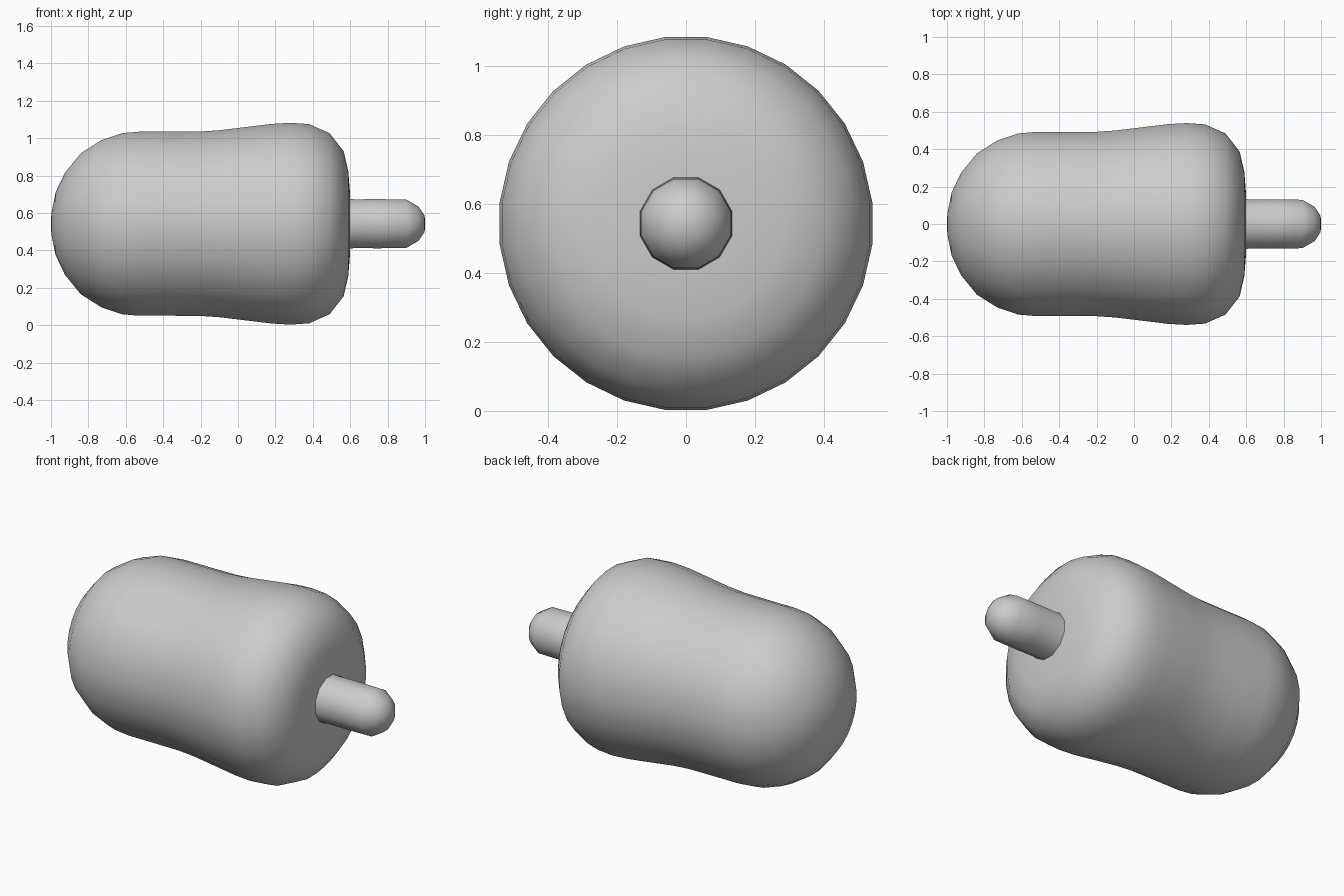
import bpy, bmesh
from math import cos, sin, pi

if "Cube" in bpy.data.objects:
    bpy.data.objects.remove(bpy.data.objects["Cube"])

AXIS_Z = 0.543


def lathe(name, profile, sides):
    """Revolve (x, radius) points around the lengthwise axis; zero radius makes a pole."""
    bm = bmesh.new()
    rings = []
    for x, r in profile:
        if r == 0:
            rings.append([bm.verts.new((x, 0, AXIS_Z))] * sides)
        else:
            rings.append([bm.verts.new((x, r * sin(2 * pi * (i + 0.5) / sides),
                                        AXIS_Z + r * cos(2 * pi * (i + 0.5) / sides)))
                          for i in range(sides)])
    for a, b in zip(rings, rings[1:]):
        for i in range(sides):
            j = (i + 1) % sides
            bm.faces.new(list(dict.fromkeys((a[i], a[j], b[j], b[i]))))
    bmesh.ops.recalc_face_normals(bm, faces=bm.faces)
    for f in bm.faces:
        f.smooth = True
    mesh = bpy.data.meshes.new(name)
    bm.to_mesh(mesh)
    bm.free()
    obj = bpy.data.objects.new(name, mesh)
    bpy.context.collection.objects.link(obj)
    return obj


# Rounded, slightly waisted body with a nearly flat front face
lathe("body", [(-1, 0), (-0.998, 0.055), (-0.975, 0.17), (-0.925, 0.275), (-0.84, 0.38),
               (-0.73, 0.45), (-0.62, 0.487), (-0.53, 0.495), (-0.36, 0.495),
               (-0.2, 0.496), (-0.1, 0.503), (0, 0.515), (0.18, 0.537), (0.28, 0.543),
               (0.38, 0.536), (0.49, 0.487), (0.565, 0.39), (0.59, 0.28),
               (0.6, 0.15), (0.6, 0)], 28)

# Small round-ended stem on the front face
lathe("stem", [(0.57, 0), (0.57, 0.138), (0.6, 0.138), (0.62, 0.135), (0.75, 0.136),
               (0.9, 0.134), (0.965, 0.095), (0.998, 0.045), (1, 0)], 12)
